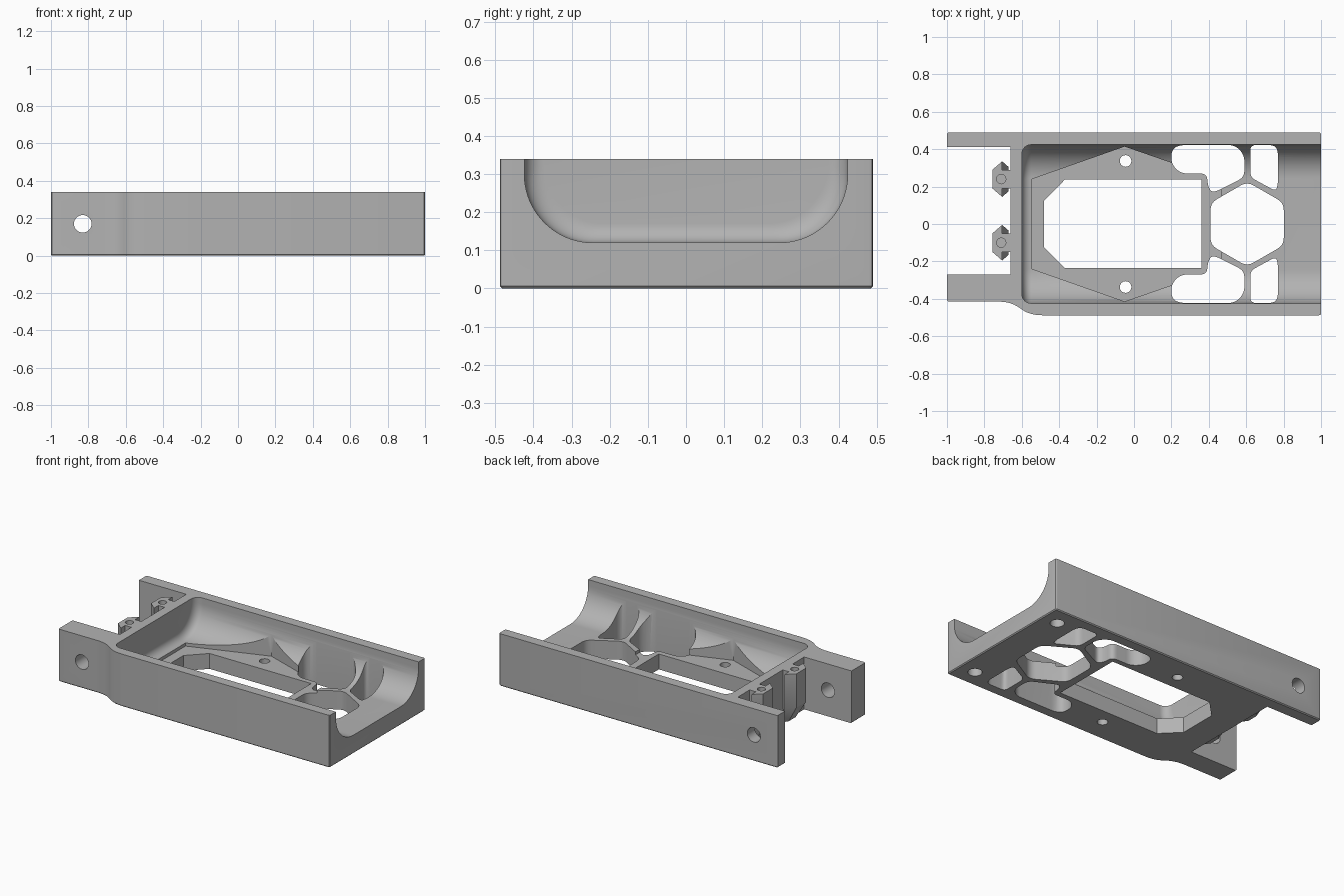
import bpy, bmesh, math
from mathutils import Vector

if "Cube" in bpy.data.objects:
    bpy.data.objects.remove(bpy.data.objects["Cube"])

grey = bpy.data.materials.new("plain grey")
grey.use_nodes = True
grey.diffuse_color = (0.45, 0.45, 0.45, 1)
grey.node_tree.nodes["Principled BSDF"].inputs["Base Color"].default_value = grey.diffuse_color


def rounded(points, radius, steps=6):
    """Round the corners of a closed 2D outline."""
    pts = [Vector(p) for p in points]
    out = []
    for i, p in enumerate(pts):
        a, b = pts[i - 1] - p, pts[(i + 1) % len(pts)] - p
        a = p + a.normalized() * min(radius, a.length * 0.48)
        b = p + b.normalized() * min(radius, b.length * 0.48)
        for k in range(steps + 1):
            t = k / steps
            out.append(a * (1 - t) ** 2 + p * 2 * t * (1 - t) + b * t * t)
    return out


def circle(x, y, r, n=32):
    return [(x + r * math.cos(k * math.tau / n), y + r * math.sin(k * math.tau / n)) for k in range(n)]


def mirror(points, sign):
    return [(x, y * sign) for x, y in points]


def finish(bm, name):
    bmesh.ops.recalc_face_normals(bm, faces=bm.faces)
    mesh = bpy.data.meshes.new(name)
    bm.to_mesh(mesh)
    bm.free()
    mesh.materials.append(grey)
    obj = bpy.data.objects.new(name, mesh)
    bpy.context.collection.objects.link(obj)
    return obj


def prism(name, outline, low, high, axis="z", chamfer=0):
    """Extrude an outline along z, y (outline in xz) or x (outline in yz)."""
    place = {"z": lambda u, v, w: (u, v, w),
             "y": lambda u, v, w: (u, w, v),
             "x": lambda u, v, w: (w, u, v)}[axis]
    bm = bmesh.new()
    base = bm.faces.new([bm.verts.new(place(u, v, low)) for u, v in outline])
    top = bmesh.ops.extrude_face_region(bm, geom=[base], use_keep_orig=True)["geom"]
    move = Vector(place(0, 0, high - low))
    bmesh.ops.translate(bm, vec=move, verts=[g for g in top if isinstance(g, bmesh.types.BMVert)])
    bmesh.ops.recalc_face_normals(bm, faces=bm.faces)
    if chamfer:
        bmesh.ops.bevel(bm, geom=list(base.edges), offset=chamfer, segments=1, affect="EDGES")
    return finish(bm, name)


def cut(target, cutter):
    """Subtract a cutter and discard it."""
    cutter.hide_render = True
    mod = target.modifiers.new("cut", "BOOLEAN")
    mod.operation, mod.solver, mod.object = "DIFFERENCE", "EXACT", cutter
    bpy.context.view_layer.objects.active = target
    bpy.ops.object.modifier_apply(modifier=mod.name)
    bpy.data.objects.remove(cutter)


HEIGHT, FLOOR, PAD = 0.34, 0.12, 0.10

# Body with two arms at one end, the front arm stepping inwards
outline = rounded([(-1, -0.415), (-0.655, -0.415), (-0.56, -0.488), (1, -0.488), (1, 0.49), (-1, 0.49)], 0.012, 3)
smooth_step = rounded([(-0.655, -0.415), (-0.56, -0.488), (0, -0.488), (0, 0), (-0.9, 0), (-0.9, -0.415)], 0.07)
outline = outline[:4] + smooth_step[:14] + outline[12:]
body = prism("tray_body", outline, 0, HEIGHT, chamfer=0.006)
cut(body, prism("arm_gap_cutter", [(-1.2, -0.27), (-0.66, -0.27), (-0.66, 0.412), (-1.2, 0.412)], -0.1, 0.5))

# Round-sided trough, open at one end, with a soft inner end
R, W = 0.18, 0.424
arc = [(W - R + R * math.cos(a), FLOOR + R - R * math.sin(a))
       for a in (k * math.pi / 40 for k in range(21))]
section = [(W, 0.6)] + arc + [(-y, z) for y, z in reversed(arc)] + [(-W, 0.6)]
bm = bmesh.new()
SOFT = 0.05
rings = []
for k in range(10):
    a = min(k, 8) * math.pi / 16
    x = -0.6 + SOFT * (1 - math.sin(a)) if k < 9 else None
    inset = SOFT * (1 - math.cos(math.pi / 2 - a))
    rings.append((x, inset))
# Rings run from the end wall out to full size
rings = [(-0.6 + SOFT * (1 - math.cos(a)), SOFT * (1 - math.sin(a)))
         for a in (k * math.pi / 16 for k in range(9))] + [(1.2, 0)]
loops = []
for x, inset in rings:
    shrink = (W - inset) / W
    loops.append([bm.verts.new((x, y * shrink, z + inset * max(0, (0.6 - z) / (0.6 - FLOOR))))
                  for y, z in section])
for a, b in zip(loops, loops[1:]):
    for i in range(len(a)):
        j = (i + 1) % len(a)
        bm.faces.new((a[i], a[j], b[j], b[i]))
bm.faces.new(loops[0])
bm.faces.new(loops[-1])
cut(body, finish(bm, "trough_cutter"))

# Flat hexagonal seat sunk into the floor, with a window through it
seat = [(-0.545, -0.24), (-0.05, -0.414), (0.465, -0.235), (0.465, 0.235), (-0.05, 0.414), (-0.545, 0.24)]
cut(body, prism("seat_cutter", seat, PAD, 0.4))
window = [(-0.48, -0.125), (-0.37, -0.235), (0.36, -0.235), (0.36, 0.237), (-0.37, 0.237), (-0.48, 0.125)]
cut(body, prism("window_cutter", window, -0.1, 0.4))

# Honeycomb openings
honeycomb = [(0.605 + 0.226 * math.sin(k * math.pi / 3), 0.226 * math.cos(k * math.pi / 3)) for k in range(6)]
cut(body, prism("hexagon_cutter", rounded(honeycomb, 0.04), -0.1, 0.5))
large = [(0.2, 0.395), (0.24, 0.422), (0.54, 0.422), (0.59, 0.37), (0.59, 0.25), (0.42, 0.165),
         (0.395, 0.2), (0.39, 0.27), (0.25, 0.27), (0.2, 0.32)]
small = [(0.622, 0.422), (0.622, 0.25), (0.76, 0.175), (0.77, 0.22), (0.77, 0.39), (0.75, 0.422)]
for sign in (-1, 1):
    cut(body, prism("large_cell_cutter", rounded(mirror(large, sign), 0.035), -0.1, 0.5))
    cut(body, prism("small_cell_cutter", rounded(mirror(small, sign), 0.03), -0.1, 0.5))
    # Screw holes through the seat and blind holes underneath
    cut(body, prism("screw_hole_cutter", circle(-0.045, 0.337 * sign, 0.031), -0.1, 0.3))
    cut(body, prism("blind_hole_cutter", circle(0.89, 0.37 * sign, 0.042), -0.1, 0.08))

# Cross hole through both arms
cut(body, prism("arm_hole_cutter", circle(-0.83, 0.17, 0.047), -0.7, 0.7, axis="y"))

# Barbed clips on the end wall, tapering towards the bottom
half = [(-0.65, 0.05), (-0.705, 0.05), (-0.705, 0.095), (-0.757, 0.05)]
clips = []
for label, y in (("front", -0.1), ("back", 0.24)):
    shape = [(x, y + v) for x, v in half] + [(x, y - v) for x, v in reversed(half)]
    bm = bmesh.new()
    levels = []
    for z, scale in ((0.01, 0.4), (0.12, 1), (HEIGHT, 1)):
        levels.append([bm.verts.new((-0.65 + (x + 0.65) * scale, y + (v - y) * (0.5 + scale / 2), z))
                       for x, v in shape])
    for a, b in zip(levels, levels[1:]):
        for i in range(len(a)):
            j = (i + 1) % len(a)
            bm.faces.new((a[i], a[j], b[j], b[i]))
    bm.faces.new(levels[0])
    bm.faces.new(levels[-1])
    clip = finish(bm, label + "_clip")
    cut(clip, prism("clip_hole_cutter", circle(-0.71, y, 0.025, 20), 0.24, 0.5))
    clips.append(clip)

# Smooth the rounded surfaces, keep the edges crisp
for obj in [body] + clips:
    bpy.ops.object.select_all(action="DESELECT")
    obj.select_set(True)
    bpy.context.view_layer.objects.active = obj
    bpy.ops.object.shade_smooth_by_angle(angle=math.radians(30))
